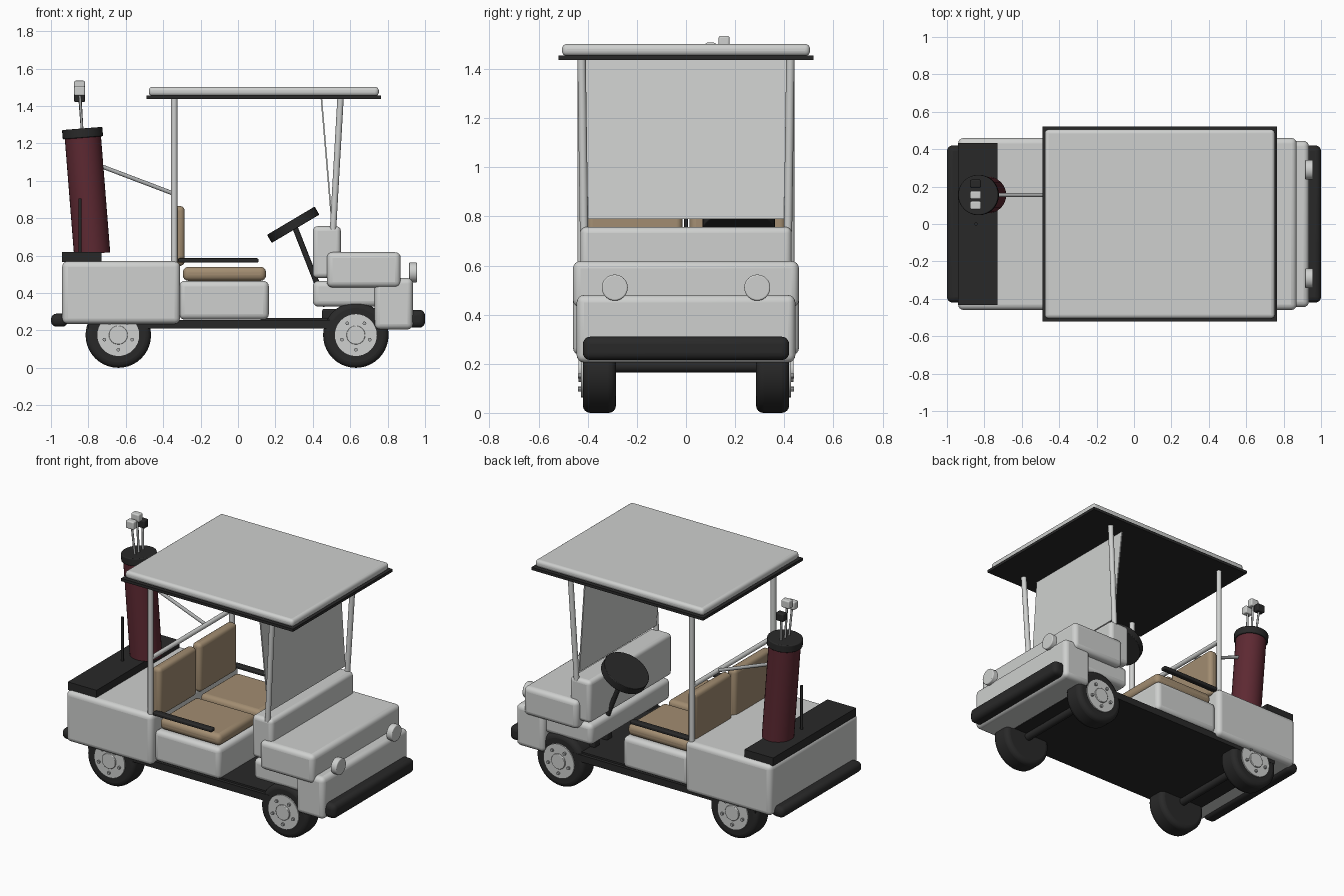
import bpy, math
from mathutils import Vector

if "Cube" in bpy.data.objects:
    bpy.data.objects.remove(bpy.data.objects["Cube"])


def mat(name, r, g, b):
    m = bpy.data.materials.new(name)
    m.diffuse_color = (r, g, b, 1)
    m.use_nodes = True
    m.node_tree.nodes["Principled BSDF"].inputs["Base Color"].default_value = m.diffuse_color
    return m


WHITE = mat("body white", .62, .63, .62)
BLACK = mat("black trim", .022, .022, .022)
TAN = mat("tan upholstery", .36, .265, .165)
RED = mat("maroon fabric", .11, .022, .032)
STEEL = mat("steel", .42, .43, .43)


def finish(name, material, bevel=0, segments=4):
    o = bpy.context.object
    o.name = name
    o.data.materials.append(material)
    bpy.ops.object.transform_apply(location=False, rotation=False, scale=True)
    if bevel:
        b = o.modifiers.new("bevel", 'BEVEL')
        b.width, b.segments, b.limit_method = bevel, segments, 'ANGLE'
    bpy.ops.object.shade_smooth_by_angle(angle=math.radians(35))
    return o


def box(name, material, x, y, z, bevel=0):
    """Box from (min, max) ranges."""
    bpy.ops.mesh.primitive_cube_add(size=1, location=[sum(r) / 2 for r in (x, y, z)])
    bpy.context.object.scale = [r[1] - r[0] for r in (x, y, z)]
    return finish(name, material, bevel)


def rod(name, material, a, b, r, bevel=0, sides=24):
    """Cylinder between two points."""
    a, b = Vector(a), Vector(b)
    d = b - a
    bpy.ops.mesh.primitive_cylinder_add(vertices=sides, radius=r, depth=d.length, location=(a + b) / 2,
                                        rotation=d.to_track_quat('Z', 'Y').to_euler())
    return finish(name, material, bevel)


def span(w):
    return (-w, w)


# Chassis and bumpers
box("chassis_floor", BLACK, (-.80, .74), span(.421), (.21, .255))
box("floor_mat", BLACK, (.12, .52), span(.40), (.25, .266))
box("rear_bumper", BLACK, (-1, -.91), span(.42), (.22, .29), .03)
box("front_bumper", BLACK, (.91, 1), span(.42), (.215, .31), .03)

# Body panels
box("rear_body", WHITE, (-.94, -.31), span(.46), (.235, .57), .03)
box("rear_deck", BLACK, (-.94, -.73), span(.433), (.565, .618))
box("seat_base", WHITE, (-.315, .165), span(.43), (.258, .465), .03)
box("front_nose", WHITE, (.73, .935), span(.445), (.205, .48), .03)
box("hood", WHITE, (.475, .87), span(.46), (.43, .618), .03)
box("dashboard", WHITE, (.40, .55), span(.43), (.48, .757), .025)
box("front_fender", WHITE, (.40, .77), span(.415), (.327, .465), .03)

for s, side in ((-1, "right"), (1, "left")):
    # Seats and armrests
    y = sorted((s * .015, s * .405))
    box("seat_cushion_" + side, TAN, (-.295, .15), y, (.465, .54), .03)
    box("seat_back_" + side, TAN, (-.35, -.285), y, (.545, .865), .025)
    box("armrest_" + side, BLACK, (-.32, .11), sorted((s * .395, s * .435)), (.562, .586), .008)
    # Roof posts
    rod("rear_post_" + side, WHITE, (-.341, s * .425, .55), (-.341, s * .425, 1.44), .017)
    rod("front_post_" + side, WHITE, (.508, s * .415, .74), (.548, s * .425, 1.44), .017)
    # Headlights
    rod("headlight_" + side, WHITE, (.915, s * .29, .51), (.957, s * .29, .51), .053, .006, 32)
    # Wheels with hub, cap and lug bolts
    for wx, end in ((-.64, "rear"), (.63, "front")):
        tag = end + "_" + side
        c = .175
        rod("tyre_" + tag, BLACK, (wx, s * .285, c), (wx, s * .42, c), .175, .03, 40)
        rod("hub_" + tag, WHITE, (wx, s * .40, c), (wx, s * .428, c), .112, 0, 32)
        rod("hub_cap_" + tag, WHITE, (wx, s * .42, c), (wx, s * .438, c), .05, .004)
        for i in range(5):
            t = math.radians(90 + 72 * i + 36)
            bx, bz = wx + .078 * math.cos(t), c + .078 * math.sin(t)
            rod("lug_bolt_" + tag, STEEL, (bx, s * .42, bz), (bx, s * .44, bz), .01, 0, 8)
for wx, end in ((-.64, "rear"), (.63, "front")):
    rod("axle_" + end, BLACK, (wx, -.3, .19), (wx, .3, .19), .025)

# Roof
box("roof_rim", BLACK, (-.49, .765), span(.52), (1.437, 1.455))
box("roof_panel", WHITE, (-.477, .753), span(.505), (1.453, 1.502), .02)

# Windshield, leaning back toward the top
w = box("windshield", WHITE, (.4695, .4775), span(.40), (.79, 1.44))
for v in w.data.vertices:
    v.co.x += -.0275 if v.co.z > 0 else .0275
    v.co.y *= 1.04 if v.co.z > 0 else 1

# Steering column, wheel and pedals
rod("steering_column", BLACK, (.47, .215, .33), (.305, .215, .75), .015)
axis = Vector((-.51, 0, .86)) * .025
hub = Vector((.295, .215, .765))
rod("steering_wheel", BLACK, hub - axis, hub + axis, .148, .004, 32)
for y in (.15, .28):
    box("pedal", BLACK, (.45, .53), (y - .03, y + .03), (.26, .315), .01)

# Rear crossbar and bag strut
rod("rear_crossbar", WHITE, (-.341, -.425, .93), (-.341, .425, .93), .015)
rod("bag_strut", STEEL, (-.341, .155, .93), (-.75, .155, 1.085), .011)

# Club bag and collar, tilted toward the rear
base, top = Vector((-.78, .155, .61)), Vector((-.83, .155, 1.24))
up = (top - base).normalized()
rod("bag", RED, base, top, .097, 0, 32)
rod("bag_collar", BLACK, top - up * .01, top + up * .04, .108, .006, 32)

# Clubs
for dy, z, m in ((-.055, 1.48, WHITE), (0, 1.508, WHITE), (.06, 1.445, BLACK)):
    rod("club_shaft", STEEL, (-.832, .155 + dy * .7, 1.25), (-.847, .155 + dy, z), .007, 0, 12)
    box("club_head", m, (-.876, -.818), (.133 + dy, .177 + dy), (z - .025, z + .027), .008)

# Upright rod on the deck
rod("deck_rod", BLACK, (-.845, 0, .6), (-.845, 0, .905), .009, 0, 12)
